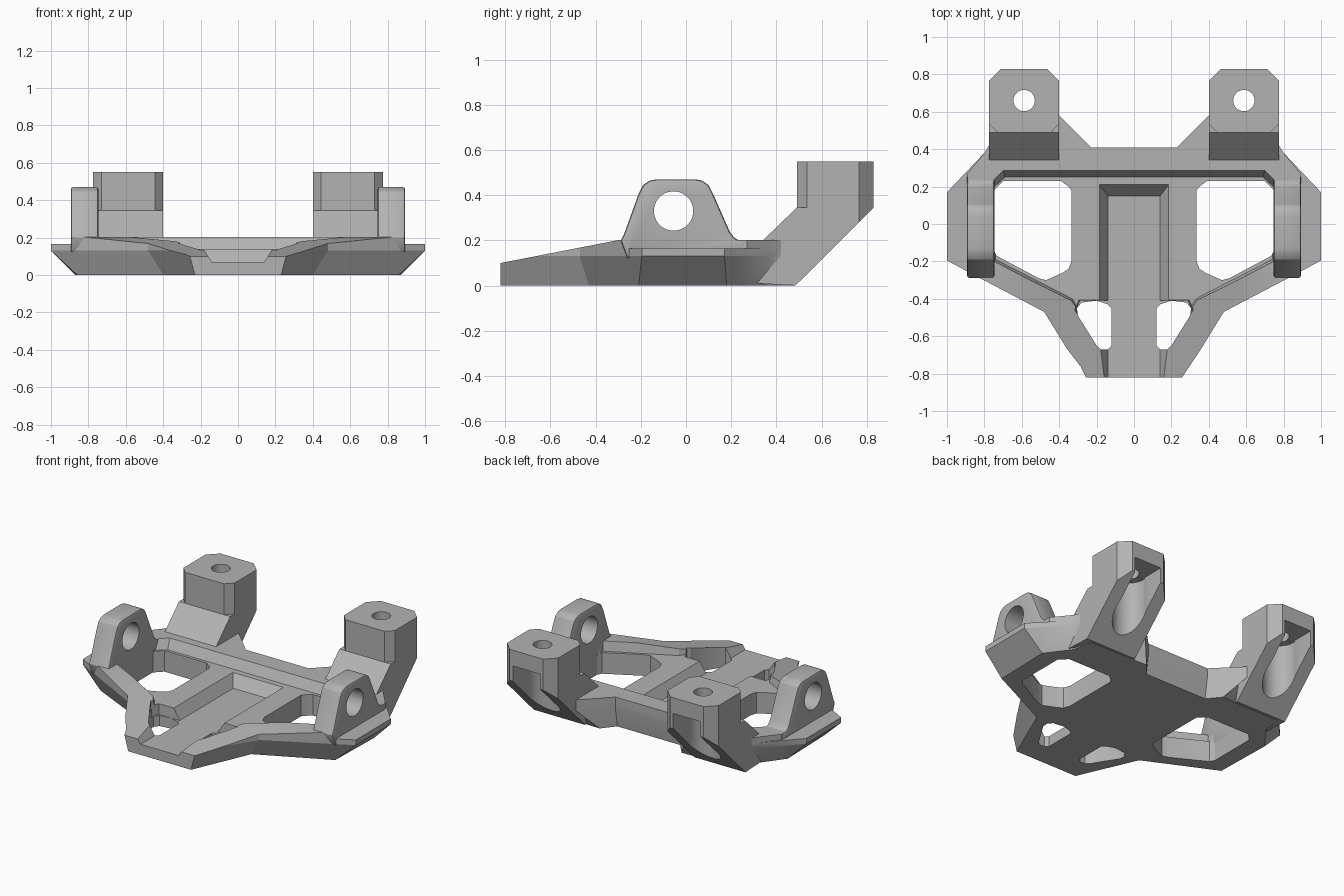
import bpy, bmesh, math

cube = bpy.data.objects.get("Cube")
if cube:
    bpy.data.objects.remove(cube, do_unlink=True)

grey = bpy.data.materials.new("plain_grey")
grey.use_nodes = True
grey.diffuse_color = (0.45, 0.45, 0.45, 1)
grey.node_tree.nodes["Principled BSDF"].inputs["Base Color"].default_value = (0.45, 0.45, 0.45, 1)


def loft(name, rings):
    """Closed solid through rings of equal point count."""
    bm = bmesh.new()
    rows = [[bm.verts.new(p) for p in ring] for ring in rings]
    n = len(rows[0])
    for a, b in zip(rows, rows[1:]):
        for i in range(n):
            j = (i + 1) % n
            bm.faces.new((a[i], a[j], b[j], b[i]))
    bm.faces.new(rows[0][::-1])
    bm.faces.new(rows[-1])
    bmesh.ops.recalc_face_normals(bm, faces=bm.faces)
    mesh = bpy.data.meshes.new(name)
    bm.to_mesh(mesh)
    bm.free()
    mesh.materials.append(grey)
    obj = bpy.data.objects.new(name, mesh)
    bpy.context.collection.objects.link(obj)
    return obj


def flat(points, z):
    return [(x, y, z) for x, y in points]


def both(half):
    """Complete a half outline by mirroring it across x."""
    return half + [(-x, y) for x, y in reversed(half)]


def across(name, profile, x0, x1):
    """Side profile (y, z) extruded along x."""
    return loft(name, [[(x, y, z) for y, z in profile] for x in (x0, x1)])


def circle(cx, cy, r, n=40):
    return [(cx + r * math.cos(2 * math.pi * i / n),
             cy + r * math.sin(2 * math.pi * i / n)) for i in range(n)]


def apply(obj, mod):
    bpy.context.view_layer.objects.active = obj
    bpy.ops.object.modifier_apply(modifier=mod.name)


def cut(obj, cutter):
    cutter.hide_render = True
    mod = obj.modifiers.new("cut", 'BOOLEAN')
    mod.operation = 'DIFFERENCE'
    mod.solver = 'EXACT'
    mod.object = cutter
    apply(obj, mod)
    bpy.data.objects.remove(cutter, do_unlink=True)


def soften(obj, width, segments=1):
    mod = obj.modifiers.new("soften", 'BEVEL')
    mod.width = width
    mod.segments = segments
    mod.limit_method = 'ANGLE'
    mod.angle_limit = math.radians(35)
    apply(obj, mod)


def smooth(obj):
    bpy.ops.object.select_all(action='DESELECT')
    obj.select_set(True)
    bpy.context.view_layer.objects.active = obj
    bpy.ops.object.shade_smooth_by_angle(angle=math.radians(25))


# Frame with flared side wings and a raised rim
back = [(.775, .42), (.77, .5), (.41, .5), (.4, .58), (.23, .41)]
bottom = both([(.23, -.82), (.40, -.43), (.86, -.21), (.87, .18), (.75, .34),
               (.74, .42), (.73, .47), (.45, .47), (.3, .475), (.23, .39)])
wing = both([(.265, -.82), (.48, -.47), (1, -.195), (1, .17), (.8, .38)] + back)
rim = both([(.265, -.82), (.48, -.47), (.885, -.257), (.89, .27), (.8, .38)] + back)
frame = loft("frame", [flat(bottom, 0), flat(wing, .13), flat(wing, .165),
                       flat(rim, .165), flat(rim, .202)])

# Front of the rim slopes down
cut(frame, across("slope_cutter", [(-1, .065), (-.29, .203), (-.29, .4), (-1, .4)], -1.2, 1.2))

# Shallow recess inside the rim
recess_low = both([(.17, -.66), (.33, -.4), (.74, -.19), (.745, .2), (.69, .25)])
recess_top = both([(.17, -.68), (.34, -.415), (.75, -.2), (.75, .24), (.70, .29)])
cut(frame, loft("recess_cutter", [flat(recess_low, .14), flat(recess_top, .21)]))

# Central trough, open at the front
trough_low = both([(.14, -.9), (.14, .15)])
trough_top = both([(.23, -.9), (.23, .27)])
cut(frame, loft("trough_cutter", [flat(trough_low, .07), flat(trough_top, .21)]))

# Low floor ahead of the ribs, between the front arms
cut(frame, loft("front_floor_cutter",
                [flat(both([(.18, -.66), (.31, -.46), (.29, -.41)]), .07),
                 flat(both([(.18, -.67), (.32, -.46), (.30, -.405)]), .21)]))

# Openings through the floor
side_window = [(.39, .23), (.70, .23), (.75, .18), (.75, -.14), (.735, -.17), (.51, -.29),
               (.47, -.3), (.38, -.26), (.35, -.24), (.335, -.2), (.335, .18), (.35, .2)]
front_window = [(.12, -.45), (.12, -.65), (.14, -.67), (.18, -.67), (.2, -.65),
                (.3, -.49), (.305, -.45), (.28, -.42), (.2, -.41), (.14, -.43)]
for side in (1, -1):
    for outline in (side_window, front_window):
        points = [(side * x, y) for x, y in outline]
        cut(frame, loft("window_cutter", [flat(points, -.1), flat(points, .5)]))
smooth(frame)

for side, label in ((1, "left"), (-1, "right")):
    # Upright lug with a cross hole
    lug = across(label + "_lug",
                 [(-.26, .12), (-.29, .2), (-.275, .225), (-.21, .405), (-.19, .445), (-.16, .465),
                  (-.13, .47), (.04, .47), (.07, .465), (.10, .445), (.12, .405),
                  (.195, .235), (.22, .205), (.26, .195), (.25, .12)],
                 side * .747, side * .893)
    soften(lug, .012, 2)
    cut(lug, across("lug_hole_cutter", circle(-.055, .33, .087), side * .6, side * 1.1))
    smooth(lug)

    # Rear foot, leaning back from the frame to an upright block
    foot = across(label + "_rear_foot",
                  [(.3, .01), (.3, .19), (.34, .2), (.49, .345), (.49, .55),
                   (.83, .55), (.83, .345), (.485, .001)], side * .4, side * .775)

    # Chamfered corners of the foot
    for x, inward in ((.4, 1), (.775, -1)):
        for y, forward, size in ((.83, -1, .065), (.49, 1, .045)):
            corner = [(side * (x - inward * .02), y - forward * .02),
                      (side * (x + inward * size), y - forward * .02),
                      (side * (x + inward * size), y),
                      (side * x, y + forward * size),
                      (side * (x - inward * .02), y + forward * size)]
            low = -.1 if forward < 0 else .345
            cut(foot, loft("corner_cutter", [flat(corner, low), flat(corner, .7)]))

    # Screw hole, access bore and rear slot
    cx = side * .5875
    cut(foot, loft("bore_cutter", [flat(circle(cx, .66, .105), -.1), flat(circle(cx, .66, .105), .44)]))
    slot = [(cx - .1, .66), (cx + .1, .66), (cx + .1, .9), (cx - .1, .9)]
    cut(foot, loft("slot_cutter", [flat(slot, .1), flat(slot, .445)]))
    cut(foot, loft("screw_cutter", [flat(circle(cx, .66, .057), .3), flat(circle(cx, .66, .057), .7)]))
    smooth(foot)
